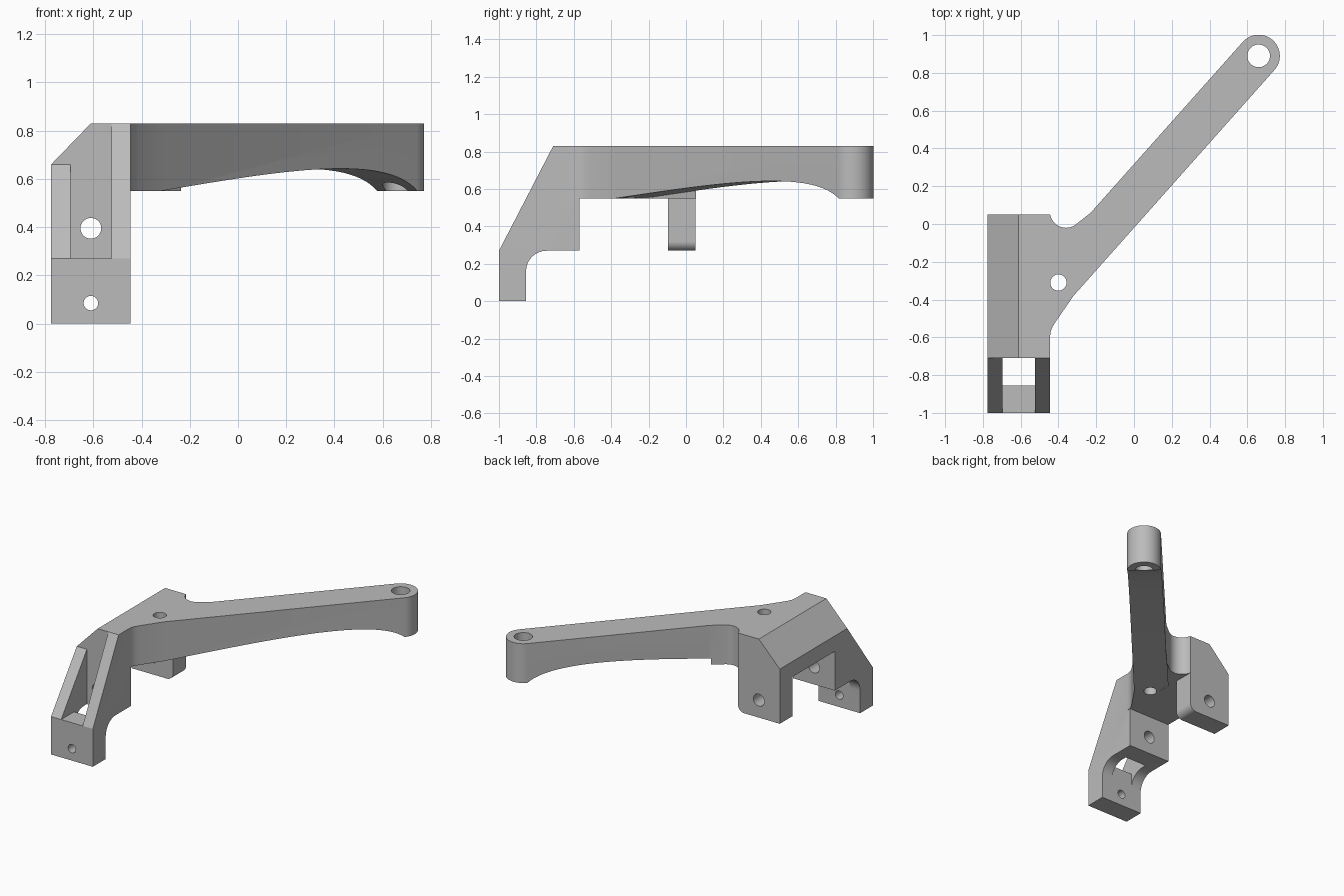
import bpy, bmesh, math
from mathutils import Vector
from mathutils.geometry import interpolate_bezier

old = bpy.data.objects.get("Cube")
if old:
    bpy.data.objects.remove(old, do_unlink=True)

grey = bpy.data.materials.new("plain grey")
grey.use_nodes = True
grey.diffuse_color = (0.5, 0.5, 0.5, 1)
grey.node_tree.nodes["Principled BSDF"].inputs["Base Color"].default_value = (0.5, 0.5, 0.5, 1)


def arc(cx, cy, r, start, end, n=16):
    """Points on an arc, angles in degrees."""
    angles = [math.radians(start + (end - start) * i / n) for i in range(n + 1)]
    return [(cx + r * math.cos(a), cy + r * math.sin(a)) for a in angles]


def prism(name, points, axis, lo, hi):
    """Extrude a flat outline along one axis."""
    place = {"x": lambda u, v, w: (w, u, v),
             "y": lambda u, v, w: (u, w, v),
             "z": lambda u, v, w: (u, v, w)}[axis]
    bm = bmesh.new()
    ends = [[bm.verts.new(place(u, v, w)) for u, v in points] for w in (lo, hi)]
    bm.faces.new(ends[0])
    bm.faces.new(ends[1])
    for i in range(len(points)):
        j = (i + 1) % len(points)
        bm.faces.new((ends[0][i], ends[0][j], ends[1][j], ends[1][i]))
    bmesh.ops.recalc_face_normals(bm, faces=bm.faces)
    mesh = bpy.data.meshes.new(name)
    bm.to_mesh(mesh)
    bm.free()
    mesh.materials.append(grey)
    obj = bpy.data.objects.new(name, mesh)
    bpy.context.collection.objects.link(obj)
    return obj


def combine(target, tool, operation="DIFFERENCE"):
    """Apply a boolean and discard the tool."""
    bpy.context.view_layer.objects.active = target
    mod = target.modifiers.new("cut", "BOOLEAN")
    mod.operation, mod.object, mod.solver = operation, tool, "EXACT"
    bpy.ops.object.modifier_apply(modifier=mod.name)
    bpy.data.objects.remove(tool, do_unlink=True)


def drill(target, u, v, r, axis, lo, hi):
    combine(target, prism("drill", arc(u, v, r, 0, 352.5, 47), axis, lo, hi))


LEFT, RIGHT, TOP, UNDER, STEP = -0.445, -0.775, 0.83, 0.55, 0.27
TIP = (0.66, 0.89)      # eye at the far end of the arm
TURN, HALF = -41.7, 0.112

# Clamp body: side profile with a front lip, pillar and rear lug
side = [(-1, 0), (-0.855, 0)] + arc(-0.745, 0.16, 0.11, 180, 90) + [
    (-0.57, STEP), (-0.57, UNDER), (-0.095, UNDER), (-0.095, STEP),
    (0.05, STEP), (0.05, TOP), (-0.71, TOP), (-1, STEP)]
body = prism("bracket", side, "x", RIGHT, LEFT)

# Rounded lower corner of the rear lug
corner = arc(-0.495, 0.32, 0.05, -90, 0) + [(-0.42, 0.32), (-0.42, 0.25), (-0.495, 0.25)]
combine(body, prism("lug_corner", corner, "y", -0.2, 0.2))

# Window between the two front struts
window = [(-1.1, STEP), (-0.855, STEP), (-0.855, -0.1), (-0.71, -0.1), (-0.71, 1), (-1.1, 1)]
combine(body, prism("window", window, "x", -0.695, -0.525))

# Lower slope on the right strut, and the long chamfer behind it
slope = [(-1.1, 0.1355), (-0.71, 0.66), (-0.71, 1), (-1.1, 1)]
combine(body, prism("strut_slope", slope, "x", -0.9, -0.65))
chamfer = [(-0.857, 0.575), (-0.528, 0.915), (-0.857, 0.915)]
combine(body, prism("chamfer", chamfer, "y", -1.1, 0.2))

# Diagonal arm with filleted root and round tip
root_front = [(-0.5, -0.62), (LEFT, -0.6), (-0.44, -0.565), (-0.431, -0.543), (-0.415, -0.518)]
plan = (root_front + [(-0.32, -0.38)]
        + arc(*TIP, HALF, TURN, TURN + 180, 32)
        + [(-0.23, 0.059)] + arc(-0.36, 0.065, 0.085, -55, -170) + [(-0.5, 0.03)])
arm = prism("arm", plan, "z", UNDER, TOP)

# Arched hollow along the underside of the arm
arch = interpolate_bezier(Vector((-1.6, UNDER)), Vector((-0.9, 0.628)),
                          Vector((-0.2, 0.712)), Vector((0, UNDER)), 32)
hollow = [(p.x, p.y) for p in arch] + [(0, 0.5), (-1.6, 0.5)]
cutter = prism("hollow", hollow, "x", -HALF - 0.001, 0.2)
cutter.location = (*TIP, 0)
cutter.rotation_euler.z = math.radians(TURN)
combine(arm, cutter)
combine(body, arm, "UNION")

# Bolt holes
drill(body, *TIP, 0.06, "z", 0.4, 1)
drill(body, -0.4, -0.31, 0.043, "z", 0.4, 1)
drill(body, -0.61, 0.395, 0.043, "y", -0.8, 0.2)
drill(body, -0.61, 0.085, 0.03, "y", -1.1, -0.8)

bpy.ops.object.select_all(action="DESELECT")
body.select_set(True)
bpy.context.view_layer.objects.active = body
bpy.ops.object.shade_smooth_by_angle(angle=math.radians(25))
